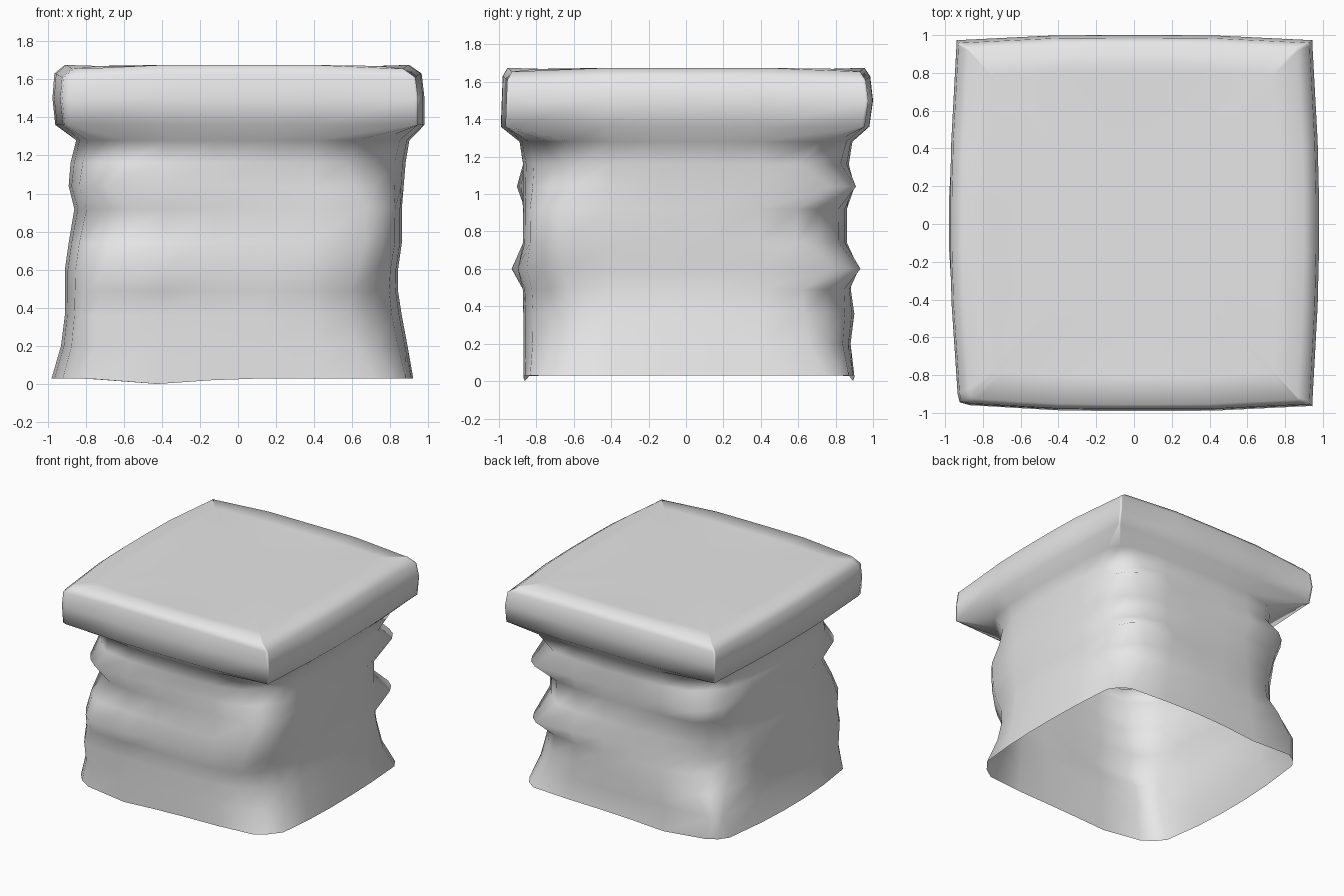
import bpy, bmesh, math
from mathutils import Vector

cube = bpy.data.objects.get("Cube")
if cube:
    bpy.data.objects.remove(cube, do_unlink=True)

stone = bpy.data.materials.new("pale_grey_stone")
stone.use_nodes = True
stone.diffuse_color = (0.8, 0.8, 0.8, 1)
stone.node_tree.nodes["Principled BSDF"].inputs["Base Color"].default_value = (0.8, 0.8, 0.8, 1)

# Rough body: height, reach to -x, +x, -y, +y, then how full each corner is,
# for the back left, back right, front right and front left corners
BODY = [
    (.03, .98, .92, .87, .90, .78, .80, .76, .72),
    (.20, .93, .89, .87, .88, .68, .88, .77, .62),
    (.36, .91, .86, .87, .90, .63, .74, .82, .60),
    (.49, .91, .84, .87, .88, .63, .62, .78, .63),
    (.60, .91, .84, .88, .88, .79, .60, .75, .69),
    (.74, .89, .86, .87, .86, .61, .64, .74, .72),
    (.92, .86, .86, .87, .86, .61, .74, .62, .73),
    (1.04, .89, .87, .87, .88, .79, .74, .74, .62),
    (1.16, .88, .88, .87, .87, .62, .63, .64, .56),
    (1.28, .85, .90, .89, .89, .76, .66, .64, .62),
]

# Overhanging slab: height and reaches
SLAB = [
    (1.36, .96, .98, .99, .98),
    (1.50, .975, .98, .985, 1.0),
    (1.63, .965, .965, .98, .985),
    (1.675, .91, .90, .955, .955),
]
SLAB_CORNERS = (.98, .98, .92, .98)

# Ledges on the front and back walls: centre x, side, height, depth
LEDGES = [
    (-.55, -1, .60, .08), (.35, -1, .60, .03), (-.5, -1, 1.04, .05),
    (.6, 1, .60, .09), (.65, 1, 1.04, .06), (-.6, 1, 1.04, .05),
]


def ring_template(corners):
    """Square with four rounded corners, counter-clockwise, in unit coordinates."""
    pts = []
    for turn, k in enumerate(corners):
        before = corners[turn - 1]
        start, cut = 1 - .04 * (1 - before), .15 * (1 - k)
        m = min((1 + k) / 2 + .02, 1)
        t = k + .2 * (1 - k)
        block = [(start, -.45), (1, -.15), (1, .15), (1 - cut / 4, .45),
                 (1 - cut, t), (m, m), (t, 1 - cut)]
        for _ in range(turn):
            block = [(-b, a) for a, b in block]
        pts += block
    return pts


def outline(z, xl, xr, yf, yb, corners):
    return [(Vector((a * (xr if a > 0 else xl), b * (yb if b > 0 else yf), z)), a, b)
            for a, b in ring_template(corners)]


def body_ring(z, xl, xr, yf, yb, *corners):
    pts = []
    for p, a, b in outline(z, xl, xr, yf, yb, corners):
        # Right wall bows outwards in the middle
        if a < 0:
            p.x *= 1 - .04 * b * b
        for x, side, height, depth in LEDGES:
            if b * side > .75:
                p.y += side * depth * math.exp(-((p.x - x) / .3) ** 2 - ((z - height) / .08) ** 2)
        # Sagging lower edge
        if z < .1 and abs(b) > .8:
            p.z -= .03 * math.exp(-((p.x + .4) / .25) ** 2)
        pts.append(p)
    return pts


def slab_ring(*level):
    pts = []
    for p, a, b in outline(*level, SLAB_CORNERS):
        # Sides bow outwards in the middle
        p.x *= 1 - .035 * b * b
        p.y *= 1 - .025 * a ** 4
        # Corners sit a little lower on top
        if p.z > 1.6 and abs(a * b) > .9:
            p.z -= .02
        pts.append(p)
    return pts


bm = bmesh.new()
rings = [[bm.verts.new(p) for p in body_ring(*level)] for level in BODY]
rings += [[bm.verts.new(p) for p in slab_ring(*level)] for level in SLAB]

# Nearly flat slab top, closed by inner rings
rim = rings[-1]
for scale in (.85, .4):
    rings.append([bm.verts.new((v.co.x * scale, v.co.y * scale, 1.67)) for v in rim])

for low, high in zip(rings, rings[1:]):
    n = len(low)
    for i in range(n):
        j = (i + 1) % n
        bm.faces.new((low[i], low[j], high[j], high[i]))
bm.faces.new(rings[-1])  # the bottom stays open

mesh = bpy.data.meshes.new("stone_block")
bm.to_mesh(mesh)
bm.free()
mesh.materials.append(stone)
for poly in mesh.polygons:
    poly.use_smooth = True
block = bpy.data.objects.new("pillar_with_slab", mesh)
bpy.context.collection.objects.link(block)
